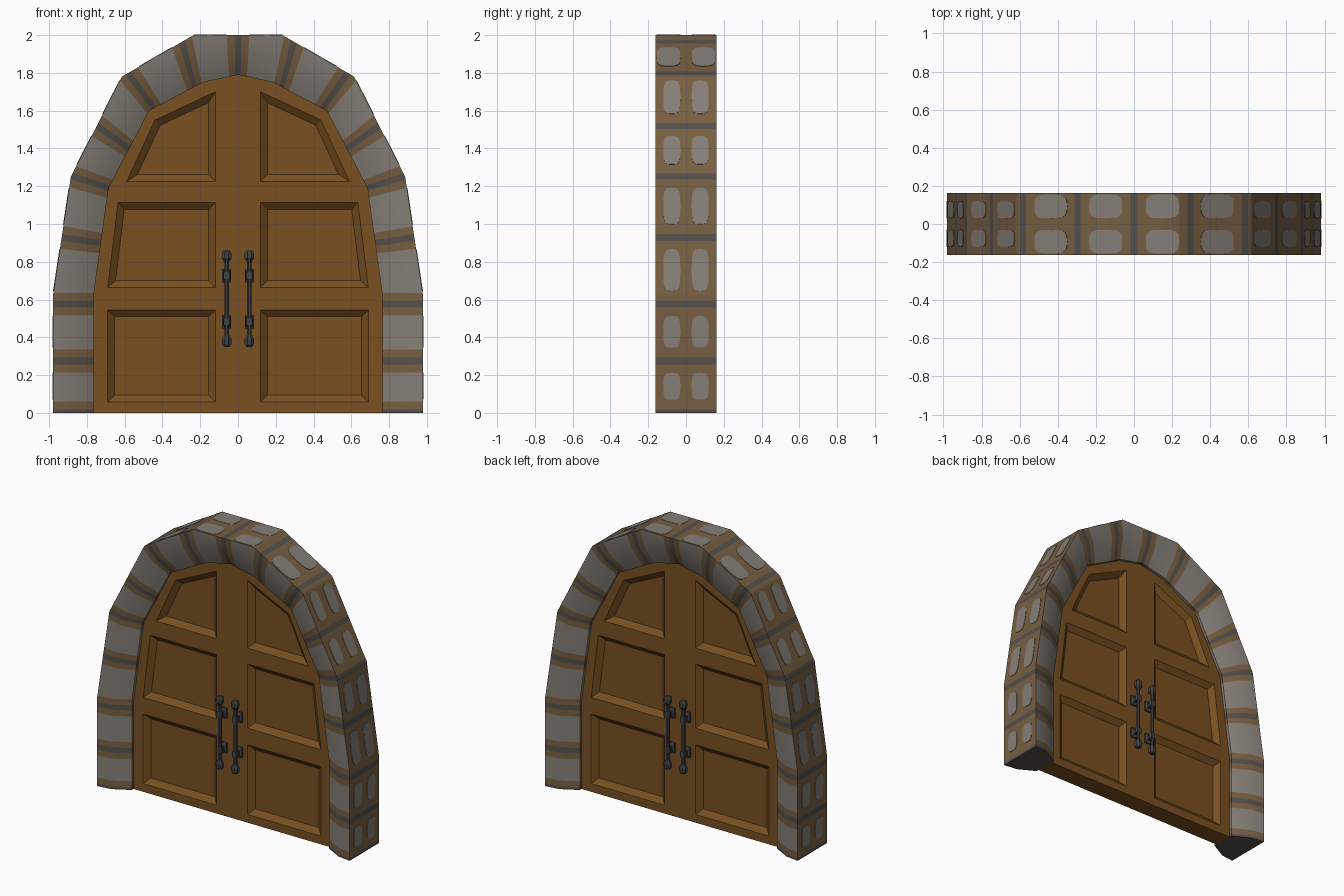
import bpy, bmesh, math
from mathutils import Vector

cube = bpy.data.objects.get("Cube")
if cube:
    bpy.data.objects.remove(cube, do_unlink=True)


def material(name, rgb):
    col = [(c / 255 / 12.92 if c < 11 else ((c / 255 + 0.055) / 1.055) ** 2.4) for c in rgb] + [1]
    m = bpy.data.materials.new(name)
    m.use_nodes = True
    m.diffuse_color = col
    bsdf = m.node_tree.nodes["Principled BSDF"]
    bsdf.inputs["Base Color"].default_value = col
    bsdf.inputs["Roughness"].default_value = 0.9
    return m


STONE = material("pale stone", (133, 127, 118))
EARTH = material("brown mortar", (119, 95, 66))
DARK = material("dark joint", (84, 80, 76))
WOOD = material("door wood", (120, 80, 33))
IRON = material("dark iron", (66, 66, 68))


def make(name, bm, mats, smooth=None):
    bmesh.ops.recalc_face_normals(bm, faces=bm.faces)
    me = bpy.data.meshes.new(name)
    bm.to_mesh(me)
    bm.free()
    ob = bpy.data.objects.new(name, me)
    bpy.context.collection.objects.link(ob)
    for m in mats:
        me.materials.append(m)
    bpy.ops.object.select_all(action="DESELECT")
    ob.select_set(True)
    bpy.context.view_layer.objects.active = ob
    if smooth:
        bpy.ops.object.shade_smooth_by_angle(angle=math.radians(smooth))
    return ob


def bridge(bm, rings, caps=True):
    """Skin a list of closed vertex rings; returns nothing."""
    loops = [[bm.verts.new(p) for p in r] for r in rings]
    n = len(loops[0])
    for a, b in zip(loops, loops[1:]):
        for i in range(n):
            j = (i + 1) % n
            bm.faces.new((a[i], a[j], b[j], b[i]))
    if caps:
        bm.faces.new(loops[0])
        bm.faces.new(loops[-1])


# Half outlines of the arch, from the foot to the crown
OUTER = [Vector(p) for p in [(.98, 0), (.98, .62), (.885, 1.25), (.615, 1.78), (.235, 2), (0, 2)]]
INNER = [Vector(p) for p in [(.765, 0), (.765, .62), (.685, 1.19), (.47, 1.6), (.185, 1.75), (0, 1.79)]]
LENGTH = [0]
for a, b in zip(OUTER, OUTER[1:]):
    LENGTH.append(LENGTH[-1] + (b - a).length)
END = LENGTH[-1]
JOINTS = [0, .275, .575, .932, 1.26, 1.56, 1.89, 2.22, END]


def arch_point(s, f):
    """Point at outer length s, fraction f from outer to inner outline."""
    k = max(i for i in range(5) if LENGTH[i] <= s + 1e-6)
    t = (s - LENGTH[k]) / (LENGTH[k + 1] - LENGTH[k])
    return OUTER[k].lerp(OUTER[k + 1], t).lerp(INNER[k].lerp(INNER[k + 1], t), f)


# Stone arch: swept section, banded at the joints
cuts = set(LENGTH)
for c in JOINTS:
    for d in (-.06, -.018, .018, .06):
        if 0 < c + d < END and min(abs(c + d - q) for q in LENGTH) > .004:
            cuts.add(c + d)
cuts = sorted(cuts)
stations = [(s, 1) for s in cuts] + [(s, -1) for s in reversed(cuts[:-1])]
SECTION = [(0, -.1625), (.45, -.15), (1, -.085), (1, .085), (.45, .15), (0, .1625)]
bm = bmesh.new()
loops = []
for s, side in stations:
    ring = []
    for f, y in SECTION:
        p = arch_point(s, f)
        ring.append(bm.verts.new((side * p.x, y, p.y)))
    loops.append(ring)
for (a, b), (s0, s1) in zip(zip(loops, loops[1:]), zip(stations, stations[1:])):
    mid = (s0[0] + s1[0]) / 2
    gap = min(abs(mid - c) for c in JOINTS)
    for i in range(6):
        j = (i + 1) % 6
        face = bm.faces.new((a[i], a[j], b[j], b[i]))
        face.material_index = 2 if gap < .018 else 1 if gap < .06 or i == 5 else 0
for ring in (loops[0], loops[-1]):
    bm.faces.new(ring).material_index = 2
make("stone_arch", bm, [STONE, EARTH, DARK], 35)

# Rounded pale stones on the outer edge of the arch
bm = bmesh.new()
for a, b in zip(JOINTS, JOINTS[1:]):
    s0, s1 = a + .07, b - .062
    y0, y1 = (.03, .155) if a > 1.8 else (.03, .12)
    tangent = arch_point(s1, 0) - arch_point(s0, 0)
    out = Vector((tangent.y, -tangent.x)).normalized() * .003
    for side in (1, -1):
        for front in (1, -1):
            rings = []
            for lift in (-1, 1):
                ring = []
                for k in range(20):
                    q = math.tau * k / 20
                    cx, cy = (math.copysign(abs(v) ** .55, v) for v in (math.cos(q), math.sin(q)))
                    p = arch_point((s0 + s1) / 2 + cx * (s1 - s0) / 2, 0) + out * lift
                    y = (y0 + y1) / 2 + cy * (y1 - y0) / 2
                    ring.append((side * p.x, front * y, min(p.y, 2.002)))
                rings.append(ring)
            bridge(bm, rings)
make("edge_stones", bm, [STONE])


def inset(poly, d):
    """Offset a convex counter-clockwise outline inwards by d."""
    res = []
    for i, p in enumerate(poly):
        e0 = (p - poly[i - 1]).normalized()
        e1 = (poly[(i + 1) % len(poly)] - p).normalized()
        n0, n1 = Vector((-e0.y, e0.x)), Vector((-e1.y, e1.x))
        res.append(p + (n0 + n1) * d / (1 + n0.dot(n1)))
    return res


# Door slab filling the arch
T = .065
outline = [p + Vector((.006, 0)) for p in INNER[:-1]] + [INNER[-1]]
outline += [Vector((-p.x, p.y)) for p in reversed(outline[:-1])]
bm = bmesh.new()
bridge(bm, [[(p.x, y, p.y) for p in outline] for y in (-T, T)])
door = make("door", bm, [WOOD])

# Recessed panels with sloped borders, cut on both sides
PANELS = [
    [(.12, .058), (.69, .058), (.69, .546), (.12, .546)],
    [(.12, .663), (.69, .663), (.635, 1.114), (.12, 1.114)],
    [(.12, 1.225), (.59, 1.225), (.44, 1.55), (.12, 1.7)],
]
bm = bmesh.new()
for panel in PANELS:
    poly = [Vector(p) for p in panel]
    for side in (1, -1):
        for front in (1, -1):
            bridge(bm, [[(side * p.x, front * y, p.y) for p in inset(poly, d)]
                        for y, d in ((T + .01, -.0115), (T - .032, .037))])
cutter = make("panel_cutter", bm, [WOOD])
cutter.hide_render = True
mod = door.modifiers.new("panels", "BOOLEAN")
mod.operation = "DIFFERENCE"
mod.solver = "EXACT"
mod.object = cutter
bpy.context.view_layer.objects.active = door
bpy.ops.object.modifier_apply(modifier=mod.name)
bpy.data.objects.remove(cutter, do_unlink=True)

# Pull handles: turned bar with end knobs and two flared brackets
KNOB = [(.016, .255), (.026, .243), (.028, .215), (.017, .197), (.013, .19)]
PROFILE = KNOB + [(r, -z) for r, z in reversed(KNOB)]
MID, REACH = .605, .115
for name, front in (("front", -1), ("back", 1)):
    for side_name, x in (("left", .06), ("right", -.06)):
        bm = bmesh.new()
        bridge(bm, [[(x + r * math.cos(math.tau * (k + .5) / 8),
                      front * REACH + r * math.sin(math.tau * (k + .5) / 8), MID + z)
                     for k in range(8)] for r, z in PROFILE])
        for z in (MID - .122, MID + .122):
            bridge(bm, [[(x + w * i, front * y, z + h * j)
                         for i, j in ((-1, -1), (1, -1), (1, 1), (-1, 1))]
                        for y, w, h in ((T - .005, .024, .036), (T + .01, .024, .036), (T + .018, .011, .016),
                                        (REACH - .012, .011, .016), (REACH - .008, .019, .022),
                                        (REACH + .012, .016, .02))])
        make(f"{name}_{side_name}_handle", bm, [IRON])
